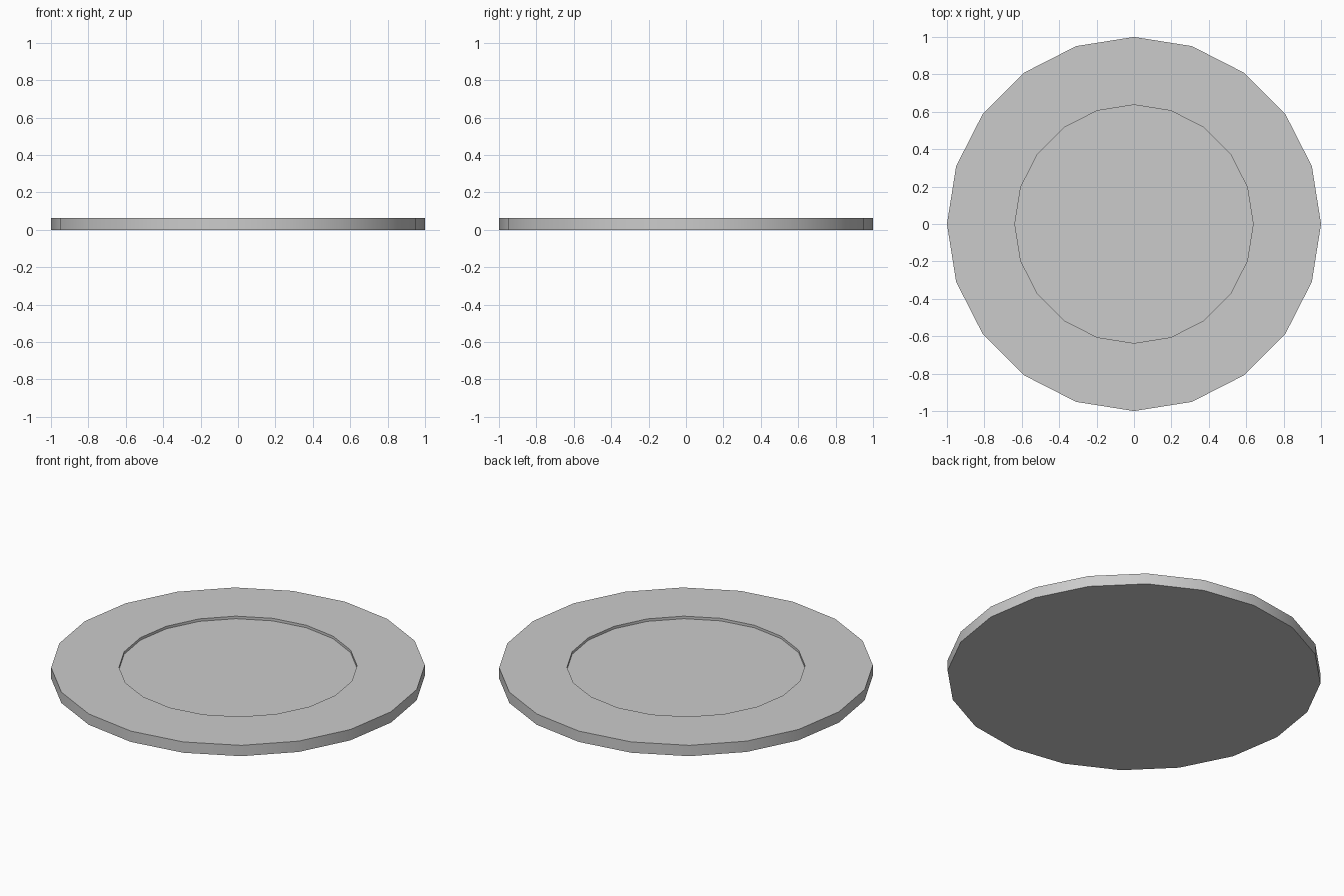
import bpy, bmesh, math

if "Cube" in bpy.data.objects:
    bpy.data.objects.remove(bpy.data.objects["Cube"])

SIDES = 20
# Lathe profile (radius, height): base edge, top edge, recess lip, recess floor
PROFILE = [(1.0, 0.0), (1.0, 0.064), (0.637, 0.064), (0.637, 0.049)]

bm = bmesh.new()

# One ring of vertices per profile point
rings = []
for r, z in PROFILE:
    rings.append([bm.verts.new((r * math.cos(math.tau * i / SIDES),
                                r * math.sin(math.tau * i / SIDES), z))
                  for i in range(SIDES)])

# Outer wall, flat rim and recess wall
for a, b in zip(rings, rings[1:]):
    for i in range(SIDES):
        j = (i + 1) % SIDES
        bm.faces.new((a[i], a[j], b[j], b[i]))

# Underside and recess floor
bm.faces.new(rings[0][::-1])
bm.faces.new(rings[-1])

mesh = bpy.data.meshes.new("round_plate")
bm.to_mesh(mesh)
bm.free()

plate = bpy.data.objects.new("round_plate", mesh)
bpy.context.collection.objects.link(plate)
bpy.context.view_layer.objects.active = plate
plate.select_set(True)
bpy.ops.object.shade_smooth_by_angle(angle=math.radians(30))
